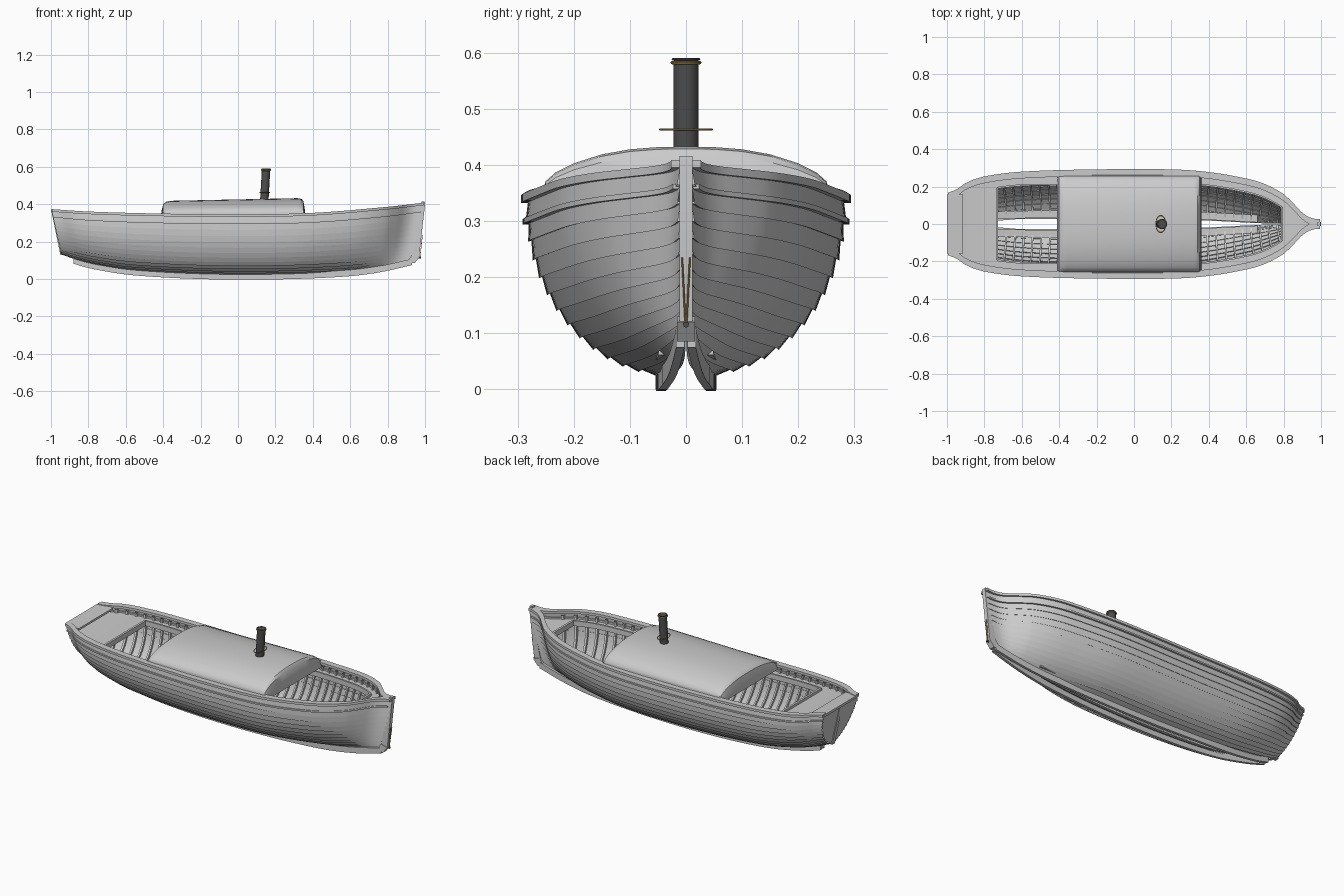
import bpy, bmesh, math
from mathutils import Vector

if "Cube" in bpy.data.objects:
    bpy.data.objects.remove(bpy.data.objects["Cube"])


def material(name, r, g, b):
    m = bpy.data.materials.new(name)
    m.use_nodes = True
    m.diffuse_color = (r, g, b, 1)
    m.node_tree.nodes["Principled BSDF"].inputs["Base Color"].default_value = (r, g, b, 1)
    return m


GREY = material("pale grey", 0.6, 0.6, 0.6)
DARK = material("dark grey", 0.075, 0.075, 0.075)
BRASS = material("brass", 0.45, 0.3, 0.06)


def curve(*pts):
    """Smooth function through (x, value) points."""
    def slope(i):
        a, b = pts[max(i - 1, 0)], pts[min(i + 1, len(pts) - 1)]
        return (b[1] - a[1]) / (b[0] - a[0])

    def f(x):
        x = min(max(x, pts[0][0]), pts[-1][0])
        i = max(j for j in range(len(pts) - 1) if pts[j][0] <= x)
        (x0, v0), (x1, v1) = pts[i], pts[i + 1]
        w = x1 - x0
        u = (x - x0) / w
        return (v0 * (1 + 2 * u) * (1 - u) ** 2 + v1 * u * u * (3 - 2 * u)
                + w * u * (1 - u) * (slope(i) * (1 - u) - slope(i + 1) * u))
    return f


def spread(a, b, n):
    return [a + (b - a) * i / n for i in range(n + 1)]


def finish(name, bm, mat, mirror=False, fix=True):
    if fix:
        bmesh.ops.recalc_face_normals(bm, faces=bm.faces)
    me = bpy.data.meshes.new(name)
    bm.to_mesh(me)
    bm.free()
    me.materials.append(mat)
    ob = bpy.data.objects.new(name, me)
    bpy.context.scene.collection.objects.link(ob)
    if mirror:
        mod = ob.modifiers.new("Mirror", 'MIRROR')
        mod.use_axis = (False, True, False)
        mod.use_mirror_merge = False
    bpy.ops.object.select_all(action='DESELECT')
    ob.select_set(True)
    bpy.context.view_layer.objects.active = ob
    bpy.ops.object.shade_smooth_by_angle(angle=math.radians(32))
    return ob


def add_grid(bm, rows, caps=False):
    vs = [[bm.verts.new(p) for p in row] for row in rows]
    for a, b in zip(vs, vs[1:]):
        for j in range(len(a) - 1):
            bm.faces.new((a[j], a[j + 1], b[j + 1], b[j]))
        if caps:
            bm.faces.new((a[-1], a[0], b[0], b[-1]))
    if caps:
        bm.faces.new(vs[0])
        bm.faces.new(vs[-1])


def grid(name, rows, mat, caps=False, **kw):
    bm = bmesh.new()
    add_grid(bm, rows, caps)
    return finish(name, bm, mat, **kw)


def rail(name, path, w, h):
    """Rectangular timber following a lengthwise path, on both sides."""
    rows = [[(x, y + a * w, z + b * h) for a, b in ((-.5, -.5), (.5, -.5), (.5, .5), (-.5, .5))]
            for x, y, z in path]
    return grid(name, rows, GREY, caps=True, mirror=True)


def prism(name, outline, half, mat):
    """Side outline in x and z, given thickness across the boat."""
    return grid(name, [[(x, s, z) for x, z in outline] for s in (-half, half)], mat, caps=True)


def cylinder(name, a, b, r, mat, sides=32):
    a, b = Vector(a), Vector(b)
    bm = bmesh.new()
    bmesh.ops.create_cone(bm, cap_ends=True, segments=sides, radius1=r, radius2=r, depth=(b - a).length)
    ob = finish(name, bm, mat)
    ob.location = (a + b) / 2
    ob.rotation_euler = (b - a).to_track_quat('Z', 'Y').to_euler()
    return ob


# Hull lines: half beam, sheer height, keel height, bottom slot, section fineness
beam = curve((-1, .155), (-.95, .175), (-.9, .21), (-.8, .243), (-.6, .268), (-.2, .28), (.2, .28),
             (.4, .266), (.6, .232), (.7, .203), (.8, .15), (.86, .095), (.9, .052), (.94, .025), (1, .01))
sheer = curve((-1, .36), (-.8, .347), (-.4, .336), (0, .332), (.4, .34), (.8, .372), (1, .395))
keel = curve((-1, .138), (-.9, .105), (-.8, .082), (-.6, .053), (-.2, .032), (.2, .03), (.6, .045), (.8, .068), (1, .11))
slot = curve((-1, .001), (-.8, .022), (-.5, .027), (.3, .022), (.75, .003), (1, 0))
fine = curve((-1, 1.3), (-.6, 1.05), (0, 1), (.4, 1.05), (1, 1.7))


def hull(s, t, off=0, side=-1):
    th = t * math.pi / 2
    g, k = slot(s), keel(s)
    y = g + (beam(s) - g) * math.sin(th) ** fine(s)
    rise = 1 - math.cos(th)
    z = k + (sheer(s) - k) * rise
    return (s * (.945 + .05 * rise), side * max(y + off * math.sin(th), .001), z - off * math.cos(th))


# Lapped planking
stations = spread(-1, .8, 60) + spread(.81, 1, 16)
STRAKES = 14
rows = []
for i in range(STRAKES):
    rows.append([hull(s, i / STRAKES, .006) for s in stations])
    rows.append([hull(s, (i + 1) / STRAKES) for s in stations])
grid("hull_planking", rows, GREY, mirror=True, fix=False)

# Frames inside the planking
bm = bmesh.new()
for s in spread(-.92, .86, 36):
    add_grid(bm, [[hull(s + ds, t, o) for ds, o in ((-.005, -.001), (-.005, -.014), (.005, -.014), (.005, -.001))]
                  for t in spread(.03, .97, 14)])
finish("frames", bm, GREY, mirror=True)

# Transom and its centre plank
grid("transom", [[hull(-1, t, 0, -1), hull(-1, t, 0, 1)] for t in spread(0, 1, 14)], GREY)
prism("stern_post", [(-.95, .13), (-.938, .13), (-.985, .365), (-.998, .365)], .012, GREY)
prism("stern_cap", [(-1, .358), (-.915, .35), (-.915, .362), (-1, .372)], .158, GREY)

# Rails along the sheer
rail("gunwale", [(x, y + .008, z + .007) for x, y, z in (hull(s, 1, -.014, 1) for s in stations)], .036, .014)
rail("rubbing_strake", [hull(s, .93, .005, 1) for s in stations[:-1]], .012, .009)

# Twin keel rails along the open bottom
rail_y = curve((-.93, .012), (-.5, .043), (0, .045), (.5, .035), (.8, .02), (.98, .01))
rail("keel_rail", [(s * .945, rail_y(s), keel(s) - .015) for s in spread(-.93, .985, 50)], .015, .034)
rail("floor_board", [(s * .945, slot(s) + .024, keel(s) + .012) for s in spread(-.8, .7, 40)], .04, .01)


# Deck with open wells
def well_edge(s):
    return min(.21, beam(s) - .06)


rows = []
for a, b, is_open in ((-.995, -.742, False), (-.741, .8, True), (.801, .97, False)):
    for s in spread(a, b, 24):
        x, y, z = hull(s, .92, -.003, 1)
        rows.append([(x, well_edge(s) if is_open else 0, z), (x, y, z)])
grid("deck", rows, GREY, mirror=True)
rail("well_coaming", [(hull(s, .92)[0], well_edge(s), hull(s, .92)[2]) for s in spread(-.741, .8, 40)], .01, .03)
for name, s in (("aft_well_beam", -.741), ("fore_well_beam", .8)):
    x, _, z = hull(s, .92)
    prism(name, [(x - .006, z - .015), (x + .006, z - .015), (x + .006, z + .015), (x - .006, z + .015)],
          well_edge(s), GREY)

# Cambered cabin cover with rounded ends
BASE = .322
half = [(.258, BASE), (.257, .35), (.25, .371), (.232, .387), (.2, .403), (.15, .419), (.1, .428), (.05, .432)]
section = [(-y, z) for y, z in half] + [(0, .433)] + [(y, z) for y, z in reversed(half)]
ends = [(-.412, 0), (-.41, .4), (-.4, .82), (-.385, .95), (-.36, 1), (.32, 1), (.34, .96), (.35, .85), (.358, .4), (.36, 0)]
grid("cabin_cover", [[(x, y, BASE + (z - BASE) * f * (1 + .14 * (x - .34) / .75)) for y, z in section]
                     for x, f in ends], GREY)
grid("cover_hem", [[(x, s * y, z) for x in (-.405, .353)] for s in (-1, 1) for y, z in ((.261, .345), (.259, .357))][:2],
     GREY, mirror=True)

# Funnel with brass fittings
foot, top = Vector((.14, 0, .41)), Vector((.15, 0, .585))
cylinder("funnel", foot, top, .0225, DARK)


def ring(name, z, r, thick, stretch=1):
    bm = bmesh.new()
    x = foot.x + (top.x - foot.x) * (z - foot.z) / (top.z - foot.z)
    n, m = 40, 8
    loops = []
    for i in range(n + 1):
        a = 2 * math.pi * i / n
        loops.append([(x + math.cos(a) * (r + thick * math.cos(b)), stretch * math.sin(a) * (r + thick * math.cos(b)),
                       z + thick * math.sin(b)) for b in spread(0, 2 * math.pi, m)])
    add_grid(bm, loops)
    bmesh.ops.remove_doubles(bm, verts=bm.verts, dist=.00001)
    return finish(name, bm, BRASS)


ring("funnel_top_band", .582, .0245, .003)
ring("funnel_stay_ring", .463, .0265, .002, 1.7)
ring("funnel_lip", .588, .0235, .002).data.materials[0] = DARK

# Stem with brass stay rods
prism("stem_post", [(.925, .11), (.968, .115), (1, .4), (.998, .416), (.982, .416), (.965, .3)], .012, GREY)
prism("stem_foot", [(.9, .085), (.945, .085), (.972, .12), (.93, .13)], .016, GREY)
for name, s in (("left_stay_rod", 1), ("right_stay_rod", -1)):
    cylinder(name, (.973, s * .001, .116), (.986, s * .007, .235), .0016, BRASS, 8)
cylinder("stay_pin", (.965, 0, .115), (.979, 0, .115), .005, DARK, 12)
